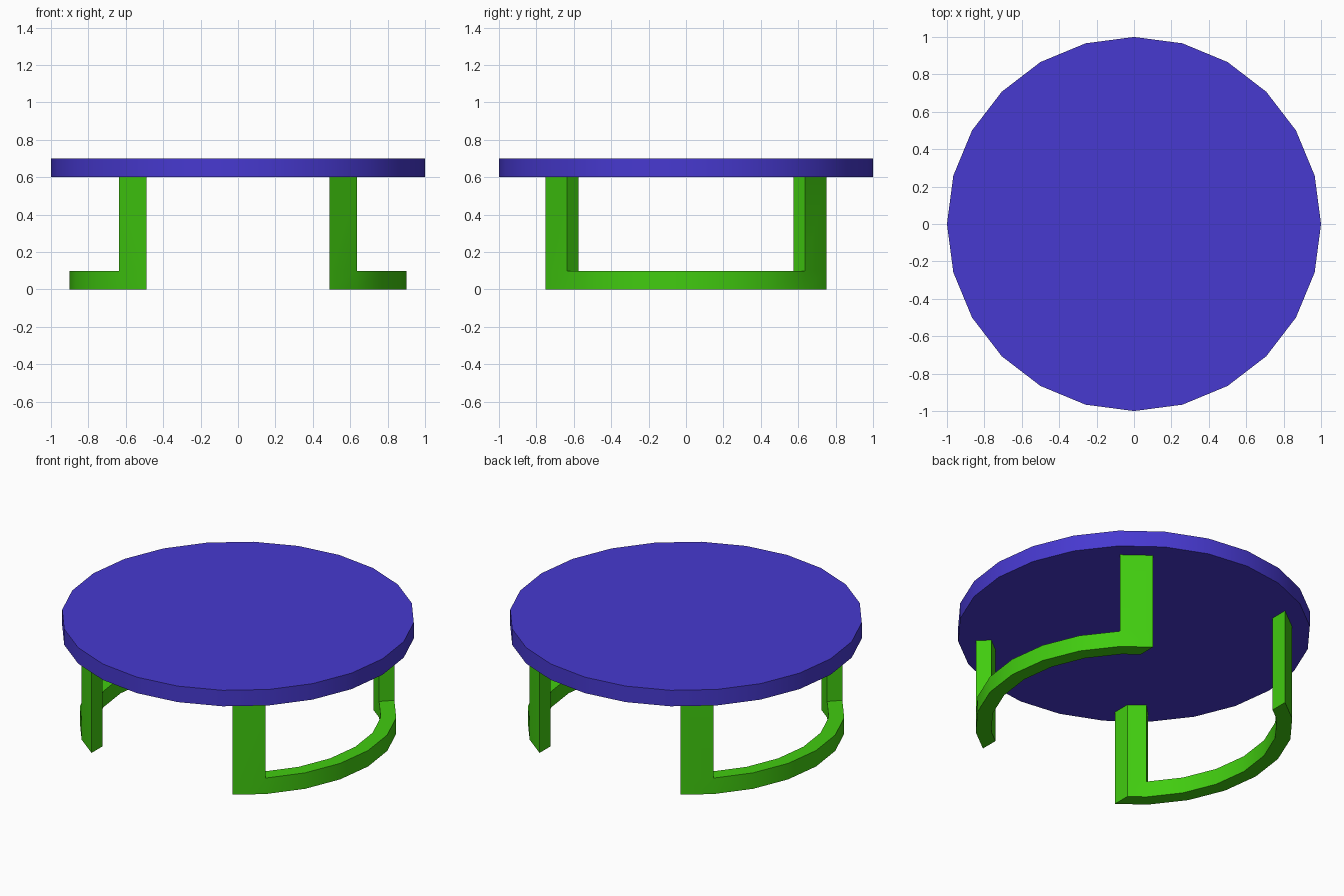
import bpy, bmesh
from math import cos, sin, radians

default = bpy.data.objects.get("Cube")
if default:
    bpy.data.objects.remove(default, do_unlink=True)

TABLE_Z, TOP_Z, RAIL_Z = 0.6, 0.7, 0.1
OUTER, INNER, END_X = 0.9, 0.812, 0.488


def make_material(name, rgb):
    mat = bpy.data.materials.new(name)
    mat.use_nodes = True
    mat.diffuse_color = (*rgb, 1)
    mat.node_tree.nodes["Principled BSDF"].inputs["Base Color"].default_value = (*rgb, 1)
    return mat


def finish(name, bm, mat):
    bmesh.ops.recalc_face_normals(bm, faces=bm.faces)
    mesh = bpy.data.meshes.new(name)
    bm.to_mesh(mesh)
    bm.free()
    mesh.materials.append(mat)
    obj = bpy.data.objects.new(name, mesh)
    bpy.context.collection.objects.link(obj)
    bpy.ops.object.select_all(action='DESELECT')
    obj.select_set(True)
    bpy.context.view_layer.objects.active = obj
    bpy.ops.object.shade_smooth_by_angle(angle=radians(30))
    return obj


def raise_faces(bm, faces, height):
    result = bmesh.ops.extrude_face_region(bm, geom=faces)["geom"]
    bmesh.ops.translate(bm, vec=(0, 0, height),
                        verts=[g for g in result if isinstance(g, bmesh.types.BMVert)])
    return [g for g in result if isinstance(g, bmesh.types.BMFace)]


def arc_points(radius):
    """Points of a 24-sided ring on the +x side, trimmed flat at END_X."""
    pts = [(radius * cos(radians(a)), radius * sin(radians(a))) for a in range(-45, 46, 15)]
    x, y = pts[-1]
    x2, y2 = radius * cos(radians(60)), radius * sin(radians(60))
    end_y = y + (y2 - y) * (END_X - x) / (x2 - x)
    return [(END_X, -end_y)] + pts + [(END_X, end_y)]


blue = make_material("indigo_top", (0.063, 0.041, 0.63))
green = make_material("green_legs", (0.053, 0.6, 0.005))

# Round table top
bm = bmesh.new()
bmesh.ops.create_circle(bm, cap_ends=True, segments=24, radius=1)
bmesh.ops.translate(bm, vec=(0, 0, TABLE_Z), verts=bm.verts)
raise_faces(bm, bm.faces[:], TOP_Z - TABLE_Z)
finish("table_top", bm, blue)

# Curved floor rails, each rising into a post at both ends
for name, side in (("left_leg_frame", 1), ("right_leg_frame", -1)):
    bm = bmesh.new()
    outer, inner = ([bm.verts.new((side * x, y, 0)) for x, y in arc_points(r)]
                    for r in (OUTER, INNER))
    for i in range(len(outer) - 1):
        bm.faces.new((outer[i], outer[i + 1], inner[i + 1], inner[i]))
    tops = raise_faces(bm, bm.faces[:], RAIL_Z)
    tops.sort(key=lambda f: f.calc_center_median().y)
    for post in (tops[0], tops[-1]):
        raise_faces(bm, [post], TABLE_Z - RAIL_Z)
    # Remove any cap left inside a post
    inside = [f for f in bm.faces if all(abs(v.co.z - RAIL_Z) < 1e-4 for v in f.verts)
              and abs(f.calc_center_median().y) > OUTER * sin(radians(45))]
    bmesh.ops.delete(bm, geom=inside, context='FACES_ONLY')
    finish(name, bm, green)
